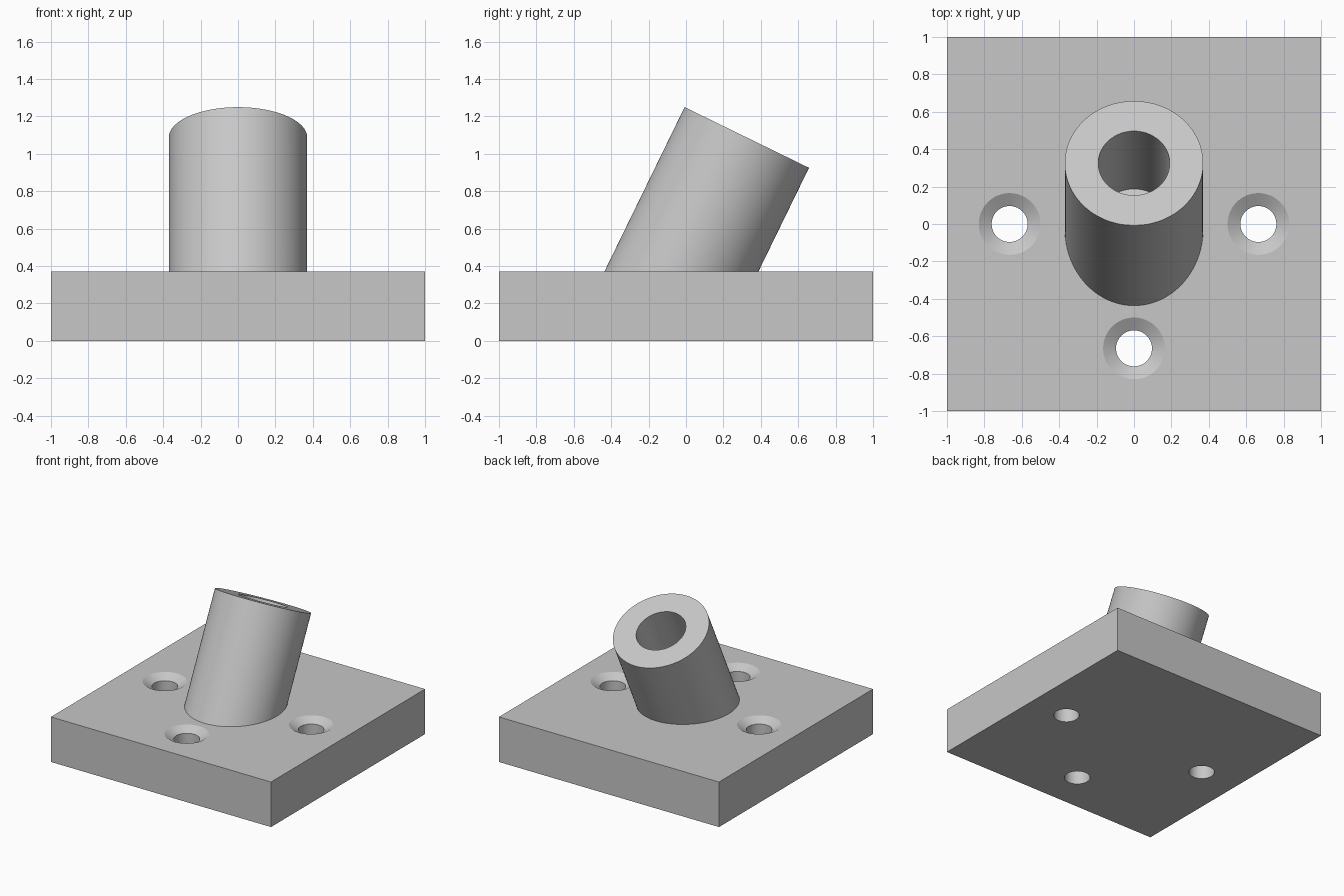
import bpy
import bmesh
import math
from mathutils import Vector, Matrix

default_cube = bpy.data.objects.get("Cube")
if default_cube:
    bpy.data.objects.remove(default_cube, do_unlink=True)

SEGMENTS = 128
PLATE_TOP = 0.37
TILT = math.radians(26)

grey = bpy.data.materials.new("plain grey")
grey.use_nodes = True
colour = (0.57, 0.57, 0.57, 1)
grey.diffuse_color = colour
grey.node_tree.nodes["Principled BSDF"].inputs["Base Color"].default_value = colour


def make_object(name, bm):
    bmesh.ops.recalc_face_normals(bm, faces=bm.faces)
    mesh = bpy.data.meshes.new(name)
    bm.to_mesh(mesh)
    bm.free()
    mesh.materials.append(grey)
    obj = bpy.data.objects.new(name, mesh)
    bpy.context.collection.objects.link(obj)
    return obj


def lathe(name, profile, matrix):
    """Revolve (radius, height) points, starting and ending on the axis."""
    bm = bmesh.new()
    verts = [bm.verts.new((r, 0, z)) for r, z in profile]
    edges = [bm.edges.new(pair) for pair in zip(verts, verts[1:])]
    bmesh.ops.spin(bm, geom=verts + edges, cent=(0, 0, 0), axis=(0, 0, 1),
                   angle=math.tau, steps=SEGMENTS, use_merge=True)
    bmesh.ops.remove_doubles(bm, verts=bm.verts, dist=1e-5)
    bmesh.ops.transform(bm, matrix=matrix, verts=bm.verts)
    return make_object(name, bm)


def combine(target, tool, operation):
    mod = target.modifiers.new(operation.lower(), 'BOOLEAN')
    mod.operation = operation
    mod.solver = 'EXACT'
    mod.object = tool
    bpy.context.view_layer.objects.active = target
    bpy.ops.object.modifier_apply(modifier=mod.name)
    bpy.data.objects.remove(tool, do_unlink=True)


# Square base plate
bm = bmesh.new()
bmesh.ops.create_cube(bm, size=1)
bmesh.ops.scale(bm, vec=(2, 2, PLATE_TOP), verts=bm.verts)
bmesh.ops.translate(bm, vec=(0, 0, PLATE_TOP / 2), verts=bm.verts)
bracket = make_object("tilted_socket_bracket", bm)

# Tilted socket with a blind bore, fused into the plate
socket_top = Vector((0, 0.325, 1.087))
socket_matrix = Matrix.Translation(socket_top) @ Matrix.Rotation(-TILT, 4, 'X')
socket = lathe("socket", [(0, -0.705), (0.191, -0.705), (0.191, 0),
                          (0.37, 0), (0.37, -1.02), (0, -1.02)], socket_matrix)
combine(bracket, socket, 'UNION')

# Three countersunk screw holes
sink_depth = 0.04
for x, y in [(-0.665, 0), (0.665, 0), (0, -0.665)]:
    cutter = lathe("screw_hole_cutter",
                   [(0, -0.5), (0.096, -0.5), (0.096, -sink_depth),
                    (0.165, 0), (0.165, 0.05), (0, 0.05)],
                   Matrix.Translation((x, y, PLATE_TOP)))
    cutter.hide_render = True
    combine(bracket, cutter, 'DIFFERENCE')

# Smooth round walls, crisp rims
bpy.ops.object.select_all(action='DESELECT')
bracket.select_set(True)
bpy.context.view_layer.objects.active = bracket
bpy.ops.object.shade_smooth_by_angle(angle=math.radians(18))
